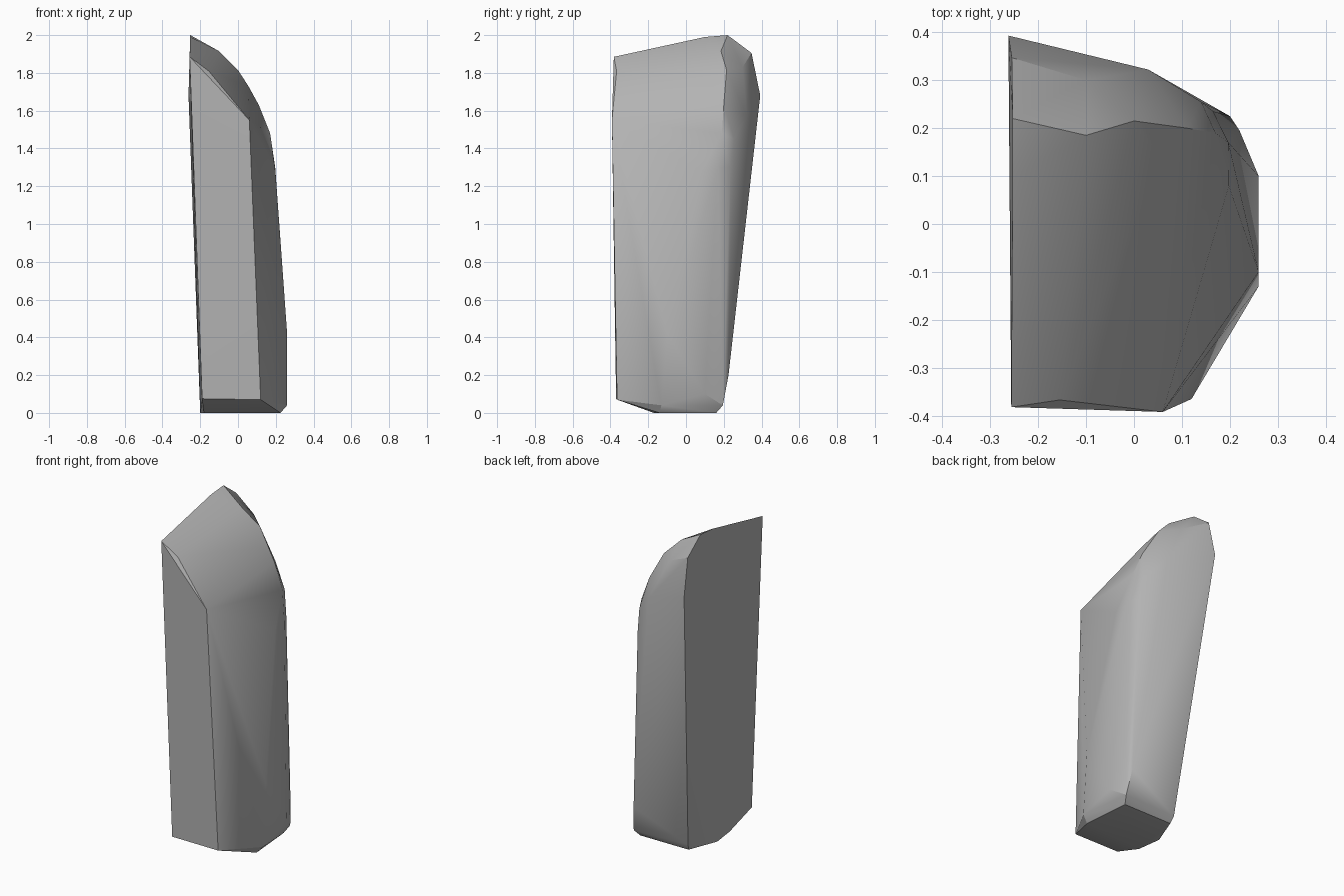
import bpy
import bmesh
import math

cube = bpy.data.objects.get("Cube")
if cube:
    bpy.data.objects.remove(cube)

# Stone colour
stone = bpy.data.materials.new("stone grey")
stone.use_nodes = True
colour = (0.45, 0.45, 0.45, 1)
stone.diffuse_color = colour
stone.node_tree.nodes["Principled BSDF"].inputs["Base Color"].default_value = colour

# Corners of the standing stone
base = [(-.2, -.02, 0), (-.13, .16, 0), (.2, .16, 0), (.225, -.14, 0), (-.18, -.17, 0)]
foot = [(.26, -.13, .04), (.26, .1, .1), (.22, .195, .04), (-.14, .18, .04),
        (.23, .165, .2), (.2, .225, .2), (.26, -.1, .42)]
front = [(-.19, -.37, .075), (.12, -.365, .07), (.06, -.392, 1.55),
         (-.155, -.367, 1.81), (-.256, -.382, 1.885)]
shoulder = [(.197, .17, 1.3), (.165, .235, 1.3), (.17, .19, 1.48), (.14, .255, 1.45),
            (.11, .2, 1.63), (.03, .322, 1.57), (.055, .14, 1.73), (.198, .08, 1.28)]
crown = [(0, .215, 1.815), (-.1, .185, 1.915), (-.253, .22, 2), (-.253, .1, 1.99),
         (-.255, .347, 1.905), (-.262, .393, 1.68), (-.1, .3, 1.83)]

# Wrap the corners in one convex skin
bm = bmesh.new()
for corner in base + foot + front + shoulder + crown:
    bm.verts.new(corner)
hull = bmesh.ops.convex_hull(bm, input=bm.verts)
loose = [v for v in bm.verts if not v.link_faces]
bmesh.ops.delete(bm, geom=loose, context="VERTS")
bmesh.ops.dissolve_limit(bm, angle_limit=math.radians(1.5), verts=bm.verts, edges=bm.edges)
bmesh.ops.recalc_face_normals(bm, faces=bm.faces)

mesh = bpy.data.meshes.new("standing_stone")
bm.to_mesh(mesh)
bm.free()
mesh.materials.append(stone)
rock = bpy.data.objects.new("standing_stone", mesh)
bpy.context.collection.objects.link(rock)

# Soft shading with crisp corners
bpy.ops.object.select_all(action="DESELECT")
rock.select_set(True)
bpy.context.view_layer.objects.active = rock
bpy.ops.object.shade_smooth_by_angle(angle=math.radians(30))
